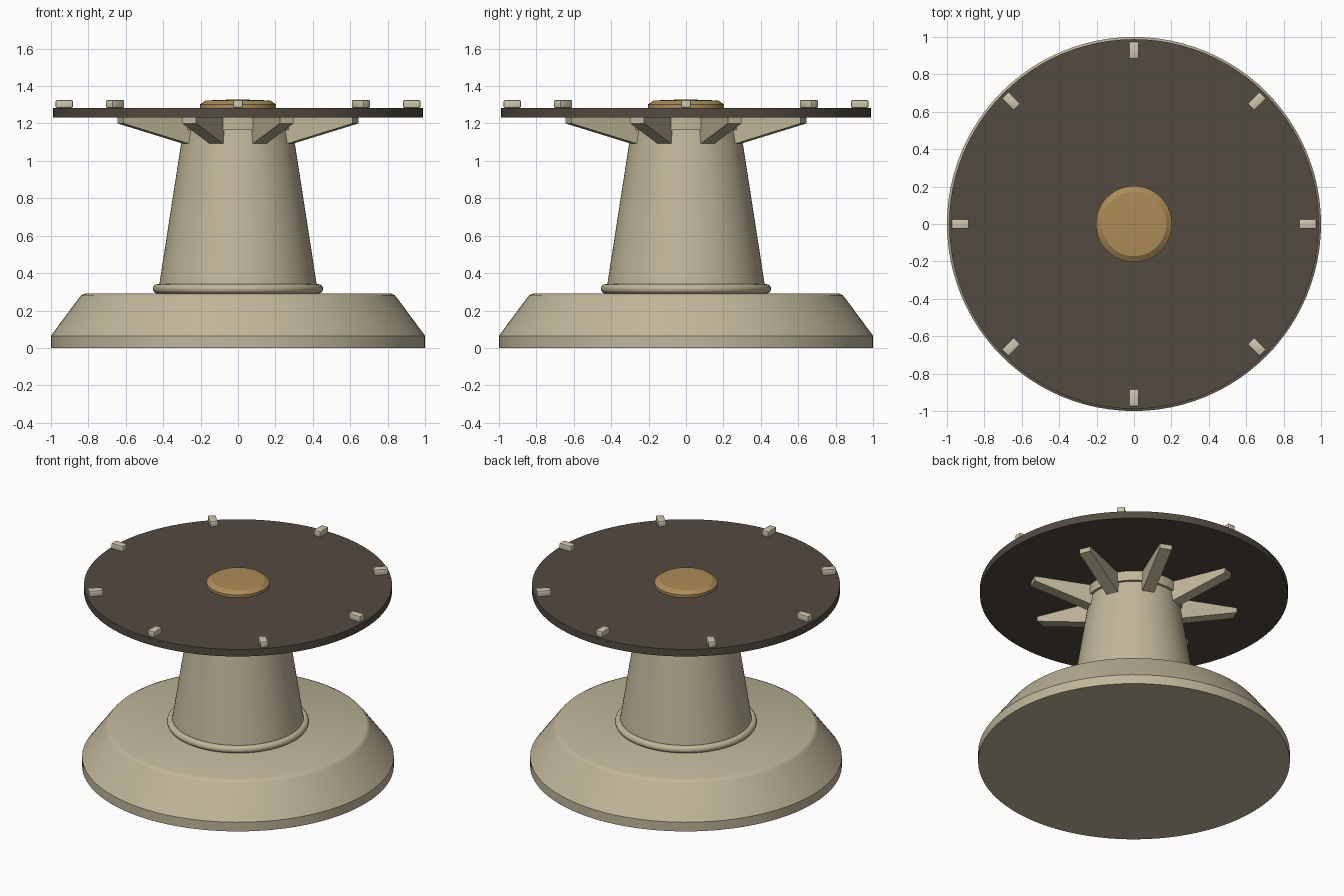
import bpy, bmesh, math
from mathutils import Matrix

if "Cube" in bpy.data.objects:
    bpy.data.objects.remove(bpy.data.objects["Cube"])


def material(name, rgb):
    m = bpy.data.materials.new(name)
    m.diffuse_color = (*rgb, 1)
    m.use_nodes = True
    m.node_tree.nodes["Principled BSDF"].inputs["Base Color"].default_value = m.diffuse_color
    return m


TAN = material("tan", (0.53, 0.47, 0.32))
LIGHT = material("pale_tan", (0.62, 0.56, 0.41))
DARK = material("dark_brown", (0.085, 0.07, 0.053))
BRASS = material("brass", (0.42, 0.26, 0.095))


def finish(bm, name, mat, smooth=True):
    bmesh.ops.recalc_face_normals(bm, faces=bm.faces)
    mesh = bpy.data.meshes.new(name)
    bm.to_mesh(mesh)
    bm.free()
    mesh.materials.append(mat)
    ob = bpy.data.objects.new(name, mesh)
    bpy.context.collection.objects.link(ob)
    if smooth:
        bpy.ops.object.select_all(action='DESELECT')
        ob.select_set(True)
        bpy.context.view_layer.objects.active = ob
        bpy.ops.object.shade_smooth_by_angle(angle=math.radians(30))
    return ob


def lathe(name, profile, mat, n=96):
    """Revolve (radius, z) points around z and cap both ends."""
    bm = bmesh.new()
    rings = []
    for r, z in profile:
        rings.append([bm.verts.new((r * math.cos(2 * math.pi * i / n),
                                    r * math.sin(2 * math.pi * i / n), z)) for i in range(n)])
    for a, b in zip(rings, rings[1:]):
        for i in range(n):
            j = (i + 1) % n
            bm.faces.new((a[i], a[j], b[j], b[i]))
    bm.faces.new(rings[0])
    bm.faces.new(rings[-1])
    return finish(bm, name, mat)


# Base, column and collar
lathe("base", [(1.0, 0), (1.0, 0.065), (0.848, 0.27), (0.838, 0.282), (0.82, 0.29)], TAN)
lathe("column", [(0.43, 0.28), (0.282, 1.235)], TAN)
lathe("collar", [(0.31, 1.165), (0.31, 1.235)], TAN)

# Rounded ring at the foot of the column
bpy.ops.mesh.primitive_torus_add(major_radius=0.43, minor_radius=0.025, major_segments=96,
                                 minor_segments=16, location=(0, 0, 0.316))
ring = bpy.context.object
ring.name = "foot_ring"
ring.data.materials.append(TAN)
bpy.ops.object.shade_smooth_by_angle(angle=math.radians(40))

# Table disc and shallow centre cap
lathe("table_disc", [(0.988, 1.233), (0.988, 1.283)], DARK)
lathe("centre_cap", [(0.203, 1.28), (0.203, 1.302), (0.172, 1.323), (0.06, 1.327)], BRASS, 64)

# Tapered support brackets under the disc, between the marker directions
for k in range(8):
    bm = bmesh.new()
    side = [(0.22, 1.09), (0.295, 1.09), (0.68, 1.2), (0.68, 1.235), (0.22, 1.235)]
    face = bm.faces.new([bm.verts.new((x, -0.04, z)) for x, z in side])
    ext = bmesh.ops.extrude_face_region(bm, geom=[face])
    bmesh.ops.translate(bm, vec=(0, 0.08, 0),
                        verts=[g for g in ext["geom"] if isinstance(g, bmesh.types.BMVert)])
    bm.transform(Matrix.Rotation(math.radians(22.5 + 45 * k), 4, 'Z'))
    finish(bm, f"bracket_{k + 1}", TAN, smooth=False)

# Bevelled marker blocks around the rim
for k in range(8):
    bm = bmesh.new()
    bmesh.ops.create_cube(bm, size=1)
    bmesh.ops.scale(bm, vec=(0.092, 0.052, 0.042), verts=bm.verts)
    bmesh.ops.bevel(bm, geom=bm.edges[:], offset=0.006, segments=2, affect='EDGES', profile=0.5)
    bm.transform(Matrix.Rotation(math.radians(45 * k), 4, 'Z')
                 @ Matrix.Translation((0.929, 0, 1.304)))
    finish(bm, f"rim_marker_{k + 1}", LIGHT)
